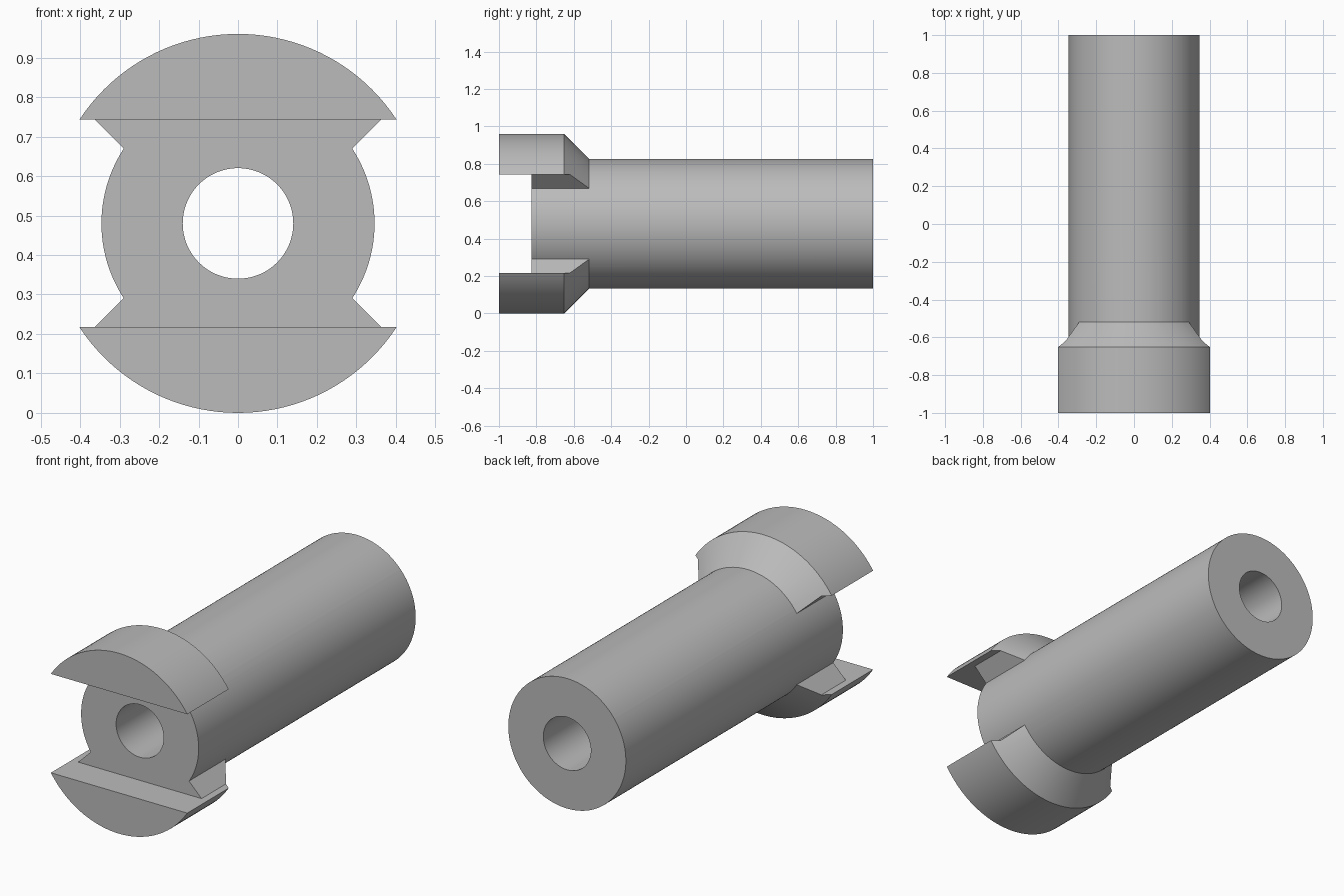
import bpy
import bmesh
import math
from mathutils import Matrix, Vector

AXIS_Z = 0.48
BODY_R, HEAD_R, BORE_R = 0.346, 0.48, 0.14
SLOT = 0.263          # half height of the gap between the jaws
SLOT_FLOOR = -0.825
SEGMENTS = 128

cube = bpy.data.objects.get("Cube")
if cube:
    bpy.data.objects.remove(cube, do_unlink=True)

grey = bpy.data.materials.new("steel grey")
grey.use_nodes = True
colour = (0.5, 0.5, 0.5, 1)
grey.diffuse_color = colour
grey.node_tree.nodes["Principled BSDF"].inputs["Base Color"].default_value = colour


def finish(name, bm):
    bmesh.ops.remove_doubles(bm, verts=bm.verts, dist=1e-5)
    bmesh.ops.recalc_face_normals(bm, faces=bm.faces)
    mesh = bpy.data.meshes.new(name)
    bm.to_mesh(mesh)
    bm.free()
    mesh.materials.append(grey)
    obj = bpy.data.objects.new(name, mesh)
    bpy.context.collection.objects.link(obj)
    return obj


def lathe(name, profile):
    """Solid of revolution about the long axis from (y, radius) points."""
    bm = bmesh.new()
    rings = []
    for y, r in profile:
        ring = []
        for i in range(SEGMENTS):
            a = math.tau * i / SEGMENTS
            ring.append(bm.verts.new((r * math.sin(a), y, AXIS_Z + r * math.cos(a))))
        rings.append(ring)
    for a, b in zip(rings, rings[1:]):
        for i in range(SEGMENTS):
            j = (i + 1) % SEGMENTS
            bm.faces.new((a[i], a[j], b[j], b[i]))
    bm.faces.new(rings[0])
    bm.faces.new(rings[-1])
    return finish(name, bm)


def prism(name, outline, y0, y1):
    """Extrude an (x, height from axis) outline along y."""
    bm = bmesh.new()
    face = bm.faces.new([bm.verts.new((x, y0, AXIS_Z + h)) for x, h in outline])
    ext = bmesh.ops.extrude_face_region(bm, geom=[face])
    verts = [v for v in ext["geom"] if isinstance(v, bmesh.types.BMVert)]
    bmesh.ops.translate(bm, verts=verts, vec=(0, y1 - y0, 0))
    return finish(name, bm)


def combine(target, tool, operation):
    mod = target.modifiers.new(operation.title(), "BOOLEAN")
    mod.operation = operation
    mod.solver = "EXACT"
    mod.object = tool
    tool.hide_render = True
    bpy.context.view_layer.objects.active = target
    bpy.ops.object.modifier_apply(modifier=mod.name)
    bpy.data.objects.remove(tool, do_unlink=True)


# Flared head, tapering at 45 degrees into the shaft
socket = lathe("slotted_shaft", [(-1, HEAD_R), (-0.652, HEAD_R), (-0.472, 0.3)])

# Side cuts leave two opposed jaws with slanted roots
for side in (-1, 1):
    half = [(1, SLOT), (SLOT + 0.1, SLOT), (0.25, 0.15)]
    outline = half + [(x, -h) for x, h in reversed(half)]
    combine(socket, prism("side_cut", [(side * x, h) for x, h in outline], -1.2, 0), "DIFFERENCE")

# Round shaft
combine(socket, lathe("shaft", [(-0.9, BODY_R), (1, BODY_R)]), "UNION")

# Slot across the front, then the through bore
slot = [(-1, -SLOT), (1, -SLOT), (1, SLOT), (-1, SLOT)]
combine(socket, prism("slot_cut", slot, -1.2, SLOT_FLOOR), "DIFFERENCE")
combine(socket, lathe("bore_cut", [(-1.3, BORE_R), (1.3, BORE_R)]), "DIFFERENCE")

# Smooth round surfaces, crisp edges
bpy.ops.object.select_all(action="DESELECT")
socket.select_set(True)
bpy.context.view_layer.objects.active = socket
bpy.ops.object.shade_smooth_by_angle(angle=math.radians(25))
